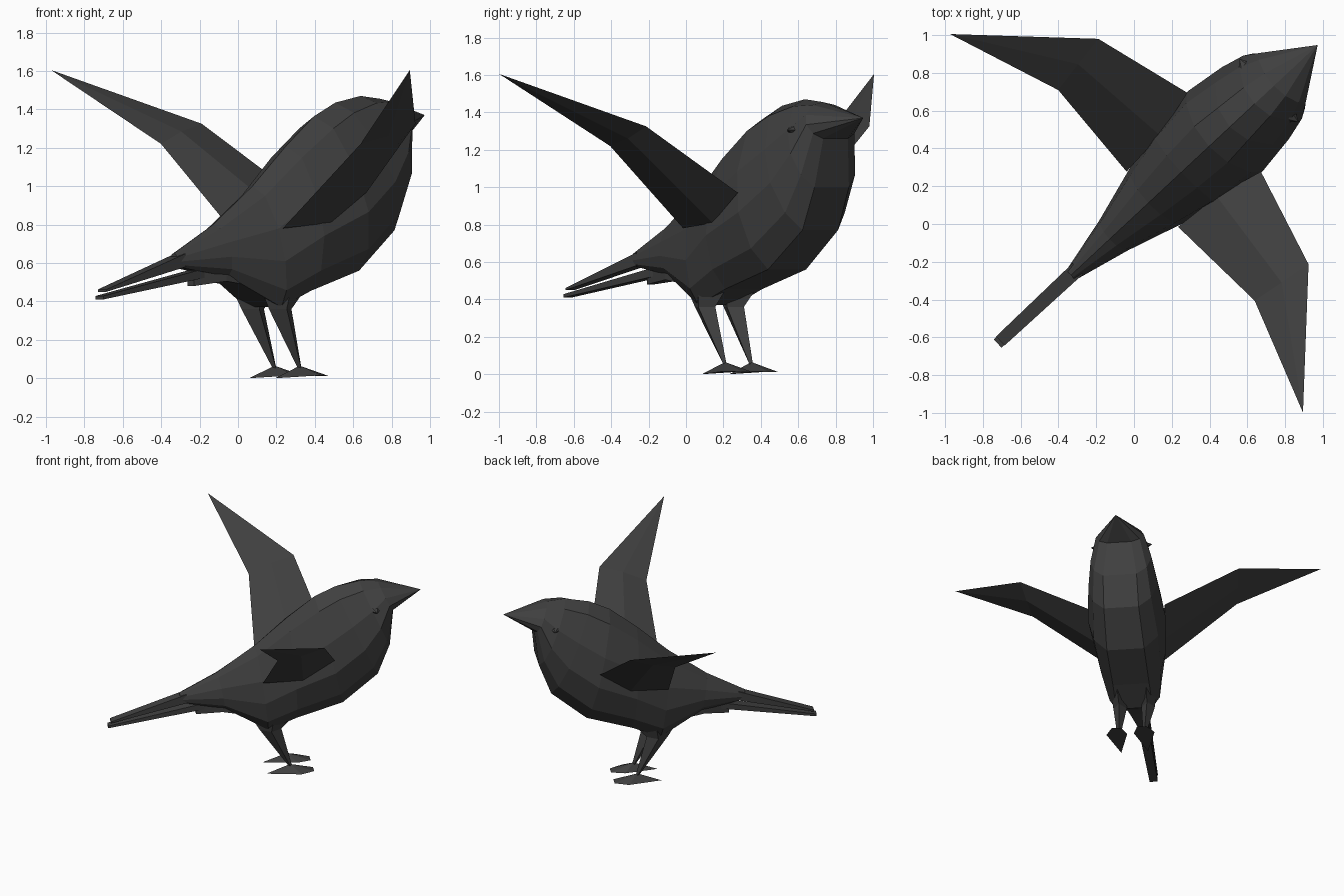
import bpy, bmesh, math
from mathutils import Matrix

if "Cube" in bpy.data.objects:
    bpy.data.objects.remove(bpy.data.objects["Cube"])

# The bird faces diagonally: local x = forward, y = left, z = up
FRAME = Matrix.Translation((-0.02, 0.022, 0)) @ Matrix.Rotation(math.radians(43), 4, 'Z')
dark = bpy.data.materials.new("dark_grey")
dark.diffuse_color = (0.05, 0.05, 0.05, 1)
dark.use_nodes = True
dark.node_tree.nodes["Principled BSDF"].inputs["Base Color"].default_value = dark.diffuse_color


def loft(name, rings, tip=None, mirror=False):
    """Flat-shaded skin over rings of points, optionally closing in a point."""
    bm = bmesh.new()
    vr = [[bm.verts.new(p) for p in r] for r in rings]
    n = len(rings[0])
    for a, b in zip(vr, vr[1:]):
        for i in range(n):
            j = (i + 1) % n
            bm.faces.new((a[i], a[j], b[j], b[i]))
    bm.faces.new(vr[0])
    if tip:
        t = bm.verts.new(tip)
        for i in range(n):
            bm.faces.new((vr[-1][i], vr[-1][(i + 1) % n], t))
    else:
        bm.faces.new(vr[-1])
    bmesh.ops.recalc_face_normals(bm, faces=bm.faces)
    me = bpy.data.meshes.new(name)
    bm.to_mesh(me)
    bm.free()
    me.materials.append(dark)
    ob = bpy.data.objects.new(name, me)
    bpy.context.collection.objects.link(ob)
    ob.matrix_world = FRAME
    if mirror:
        m = ob.modifiers.new("mirror", 'MIRROR')
        m.use_axis = (False, True, False)
        m.use_mirror_merge = False
    return ob


def rect(u, z0, z1, w):
    return [(u, -w, z0), (u, w, z0), (u, w, z1), (u, -w, z1)]


# Body: fanned rings from a back point to a belly point, ending in the beak
def body_ring(tu, tz, bu, bz, w, belly):
    at = lambda t, s: (tu + (bu - tu) * t, s * w, tz + (bz - tz) * t)
    side = [(0.08, 0.45), (0.35, 0.86), (0.62, 1.0), (0.86, (1 + belly) * 0.56), (1.0, belly)]
    return [at(0, 0)] + [at(t, s) for t, s in side] + [at(t, -s) for t, s in reversed(side)]


loft("body_and_beak", [body_ring(*s) for s in [
    (-0.43, 0.65, -0.43, 0.58, 0.035, 0.6),
    (-0.15, 0.80, -0.10, 0.53, 0.11, 0.6),
    (0.13, 1.00, 0.21, 0.37, 0.20, 0.68),
    (0.37, 1.21, 0.42, 0.455, 0.26, 0.52),
    (0.57, 1.365, 0.76, 0.56, 0.29, 0.48),
    (0.72, 1.435, 1.02, 0.77, 0.26, 0.5),
    (0.90, 1.47, 1.11, 1.00, 0.228, 0.55),
    (1.04, 1.455, 1.14, 1.26, 0.18, 0.5)]], tip=(1.357, 0, 1.37))

# Tail feathers and the tuft under the tail
loft("tail_upper", [rect(-0.38, 0.58, 0.65, 0.04), rect(-0.94, 0.45, 0.462, 0.033)])
loft("tail_lower", [rect(-0.20, 0.53, 0.58, 0.04), rect(-0.96, 0.41, 0.428, 0.03)])
loft("tail_tuft", [rect(-0.31, 0.48, 0.57, 0.025), rect(-0.12, 0.505, 0.60, 0.07),
                   rect(0.05, 0.48, 0.60, 0.09)])

# Wings: leading, upper, trailing and lower points at root and bend
loft("wings", [
    [(0.68, 0.285, 0.97), (0.42, 0.22, 0.93), (0.16, 0.20, 0.78), (0.45, 0.255, 0.81)],
    [(0.53, 0.816, 1.325), (0.36, 0.79, 1.285), (0.19, 0.762, 1.22), (0.36, 0.79, 1.26)],
], tip=(-0.027, 1.37, 1.605), mirror=True)


# Legs: thigh tapering to a thin ankle
def leg_ring(u0, u1, z, w, v):
    m = (u0 + u1) / 2
    return [(u0, v, z), (m, v - w, z), (u1, v, z), (m, v + w, z)]


loft("legs", [leg_ring(0.08, 0.42, 0.48, 0.06, 0.11),
              leg_ring(0.15, 0.31, 0.36, 0.05, 0.105),
              leg_ring(0.365, 0.39, 0.05, 0.012, 0.096)], mirror=True)

# Feet: flat arrow heads peaking at the ankle
loft("feet", [[(0.20, 0.10, 0.0), (0.45, 0.025, 0.015), (0.55, 0.06, 0.012),
               (0.55, 0.13, 0.012), (0.45, 0.18, 0.015)]],
     tip=(0.377, 0.096, 0.065), mirror=True)

# Eyes: small faceted beads
loft("eyes", [[(0.99 + 0.045 * math.cos(a), 0.17, 1.305 + 0.028 * math.sin(a))
               for a in (math.tau * i / 6 for i in range(6))]],
     tip=(1.005, 0.23, 1.305), mirror=True)
